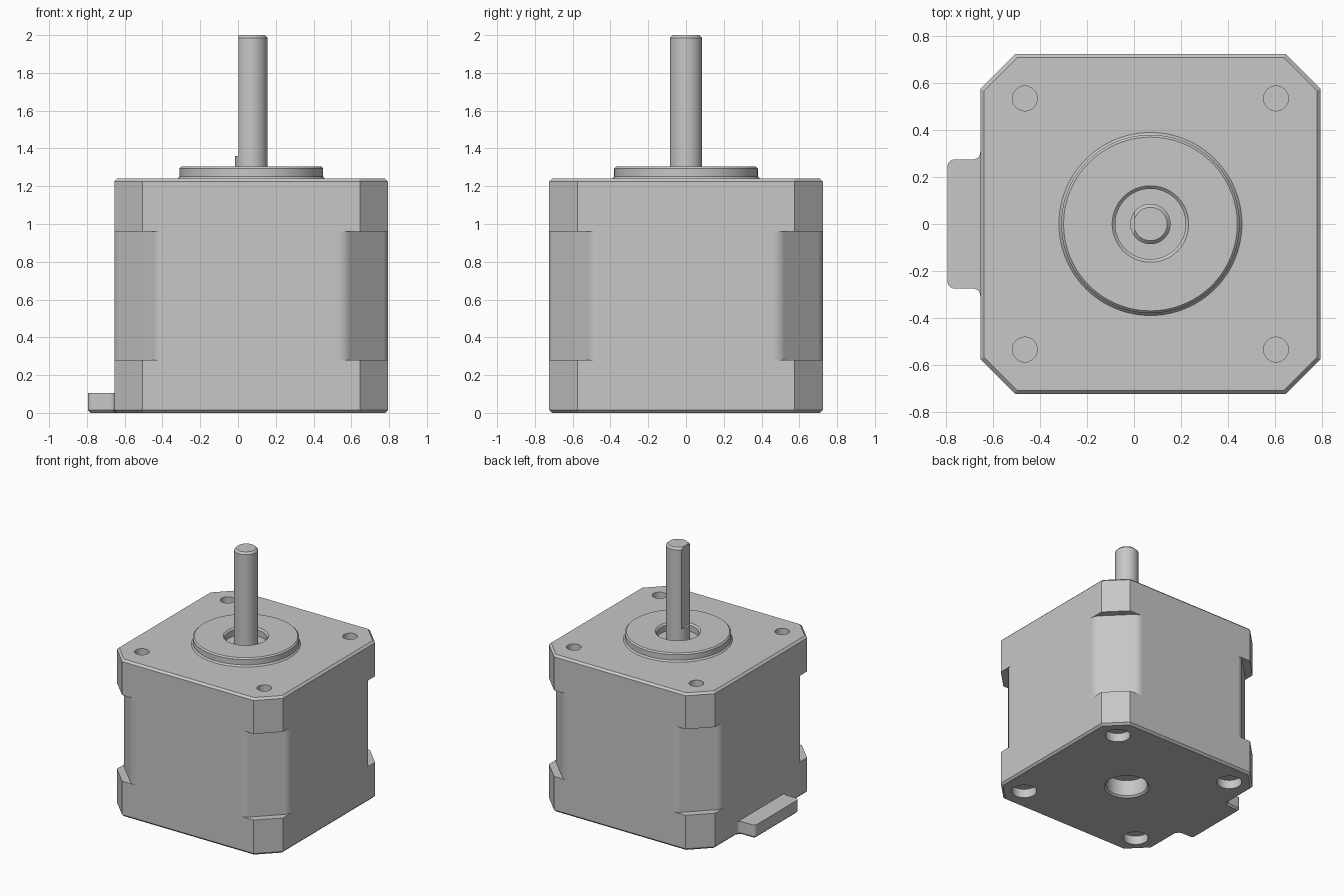
import bpy
import bmesh
from math import pi, sin, cos, tan, radians
from mathutils import Matrix, Vector

if "Cube" in bpy.data.objects:
    bpy.data.objects.remove(bpy.data.objects["Cube"], do_unlink=True)

CX = 0.07        # motor axis
HALF = 0.725     # half width of the body
TOP = 1.24       # body height
HOLE = 0.535     # screw hole offset from the axis

steel = bpy.data.materials.new("grey_metal")
steel.use_nodes = True
grey = (0.57, 0.57, 0.57, 1)
steel.diffuse_color = grey
steel.node_tree.nodes["Principled BSDF"].inputs["Base Color"].default_value = grey


def prism(bm, outline, z0, z1):
    """Extrude a closed outline between two heights."""
    face = bm.faces.new([bm.verts.new((x, y, z0)) for x, y in outline])
    new = bmesh.ops.extrude_face_region(bm, geom=[face])["geom"]
    verts = [v for v in new if isinstance(v, bmesh.types.BMVert)]
    bmesh.ops.translate(bm, verts=verts, vec=(0, 0, z1 - z0))


def lathe(bm, profile, x=CX, y=0.0, steps=64):
    """Revolve a (radius, height) profile whose ends lie on the axis."""
    rings = []
    for r, z in profile:
        count = steps if r > 0 else 1
        rings.append([bm.verts.new((x + r * cos(2 * pi * i / steps),
                                    y + r * sin(2 * pi * i / steps), z))
                      for i in range(count)])
    for a, b in zip(rings, rings[1:]):
        for i in range(steps):
            j = (i + 1) % steps
            quad = [a[i % len(a)], a[j % len(a)], b[j % len(b)], b[i % len(b)]]
            bm.faces.new(list(dict.fromkeys(quad)))


def bevel_rims(bm, heights, size):
    """Chamfer the horizontal edges lying at the given heights."""
    edges = [e for e in bm.edges
             if any(all(abs(v.co.z - h) < 1e-4 for v in e.verts) for h in heights)]
    bmesh.ops.bevel(bm, geom=edges, offset=size, segments=1, profile=0.5,
                    affect='EDGES')


def finish(bm, name):
    bmesh.ops.recalc_face_normals(bm, faces=bm.faces[:])
    mesh = bpy.data.meshes.new(name)
    bm.to_mesh(mesh)
    bm.free()
    mesh.materials.append(steel)
    obj = bpy.data.objects.new(name, mesh)
    bpy.context.scene.collection.objects.link(obj)
    return obj


def cut(obj, cutter):
    """Subtract the cutter, bake the result and drop the cutter."""
    cutter.hide_render = True
    mod = obj.modifiers.new("cut", 'BOOLEAN')
    mod.operation = 'DIFFERENCE'
    mod.solver = 'EXACT'
    mod.object = cutter
    graph = bpy.context.evaluated_depsgraph_get()
    mesh = bpy.data.meshes.new_from_object(obj.evaluated_get(graph))
    obj.modifiers.clear()
    obj.data = mesh
    bpy.data.objects.remove(cutter, do_unlink=True)


def arc(cx, cy, r, start, end, steps=6):
    return [(cx + r * cos(radians(start + (end - start) * i / steps)),
             cy + r * sin(radians(start + (end - start) * i / steps)))
            for i in range(steps + 1)]


# Body: square block with chamfered corners and rims
bm = bmesh.new()
c = HALF - 0.15
octagon = [(HALF, -c), (HALF, c), (c, HALF), (-c, HALF),
           (-HALF, c), (-HALF, -c), (-c, -HALF), (c, -HALF)]
prism(bm, [(x + CX, y) for x, y in octagon], 0, TOP)
bevel_rims(bm, (0, TOP), 0.016)
body = finish(bm, "motor_body")

# Corner recesses: deeper chamfers with rounded shoulders
bm = bmesh.new()
fillet = 0.085
start = HALF - 0.23 - fillet * tan(pi / 8)
a = HALF - fillet
curve = arc(a, start, fillet, 0, 45) + arc(start, a, fillet, 45, 90)
corner = curve + [(start, 0.9), (0.9, 0.9), (0.9, start)]
for k in range(4):
    turn = Matrix.Rotation(k * pi / 2, 2)
    pts = [turn @ Vector(p) for p in corner]
    prism(bm, [(p.x + CX, p.y) for p in pts], 0.28, 0.96)

# Screw holes at both ends, and the rear bearing hole
for sx in (-1, 1):
    for sy in (-1, 1):
        x, y = CX + sx * HOLE, sy * HOLE
        lathe(bm, [(0, TOP - 0.15), (0.053, TOP - 0.15), (0.053, TOP + 0.05),
                   (0, TOP + 0.05)], x, y, 32)
        lathe(bm, [(0, -0.05), (0.092, -0.05), (0.092, 0.07), (0, 0.07)], x, y, 32)
lathe(bm, [(0, -0.05), (0.165, -0.05), (0.165, 0), (0.152, 0.013),
           (0.152, 0.14), (0, 0.14)])
cut(body, finish(bm, "body_cutter"))

# Pilot boss with the recess around the shaft
bm = bmesh.new()
lathe(bm, [(0, 1.245), (0.15, 1.245), (0.15, 1.293), (0.163, 1.305),
           (0.37, 1.305), (0.38, 1.295), (0.38, 1.252), (0.39, 1.24),
           (0.39, 1.22), (0, 1.22)], steps=96)
boss = finish(bm, "pilot_boss")

# Shaft with a flat on its right side
bm = bmesh.new()
lathe(bm, [(0, 1.23), (0.086, 1.23), (0.086, 1.985), (0.071, 2.0), (0, 2.0)])
shaft = finish(bm, "shaft")
bm = bmesh.new()
prism(bm, [(-0.2, -0.2), (0.002, -0.2), (0.002, 0.2), (-0.2, 0.2)], 1.36, 2.1)
cut(shaft, finish(bm, "flat_cutter"))

# Connector tab: rounded outside, flared into the body
bm = bmesh.new()
side = CX - HALF
out, w, r = -0.795, 0.275, 0.03
half = arc(side - r, w + r, r, 0, -90) + arc(out + r, w - r, r, 90, 180)
outline = [(side + 0.03, w + r)] + half
outline += [(x, -y) for x, y in reversed(outline)]
prism(bm, outline, 0, 0.105)
bevel_rims(bm, (0,), 0.014)
tab = finish(bm, "connector_tab")

# Smooth round surfaces, keep hard edges
parts = [body, boss, shaft, tab]
bpy.ops.object.select_all(action='DESELECT')
for part in parts:
    part.select_set(True)
bpy.context.view_layer.objects.active = body
bpy.ops.object.shade_smooth_by_angle(angle=radians(25))
weighted = body.modifiers.new("weighted_normals", 'WEIGHTED_NORMAL')
weighted.keep_sharp = True
